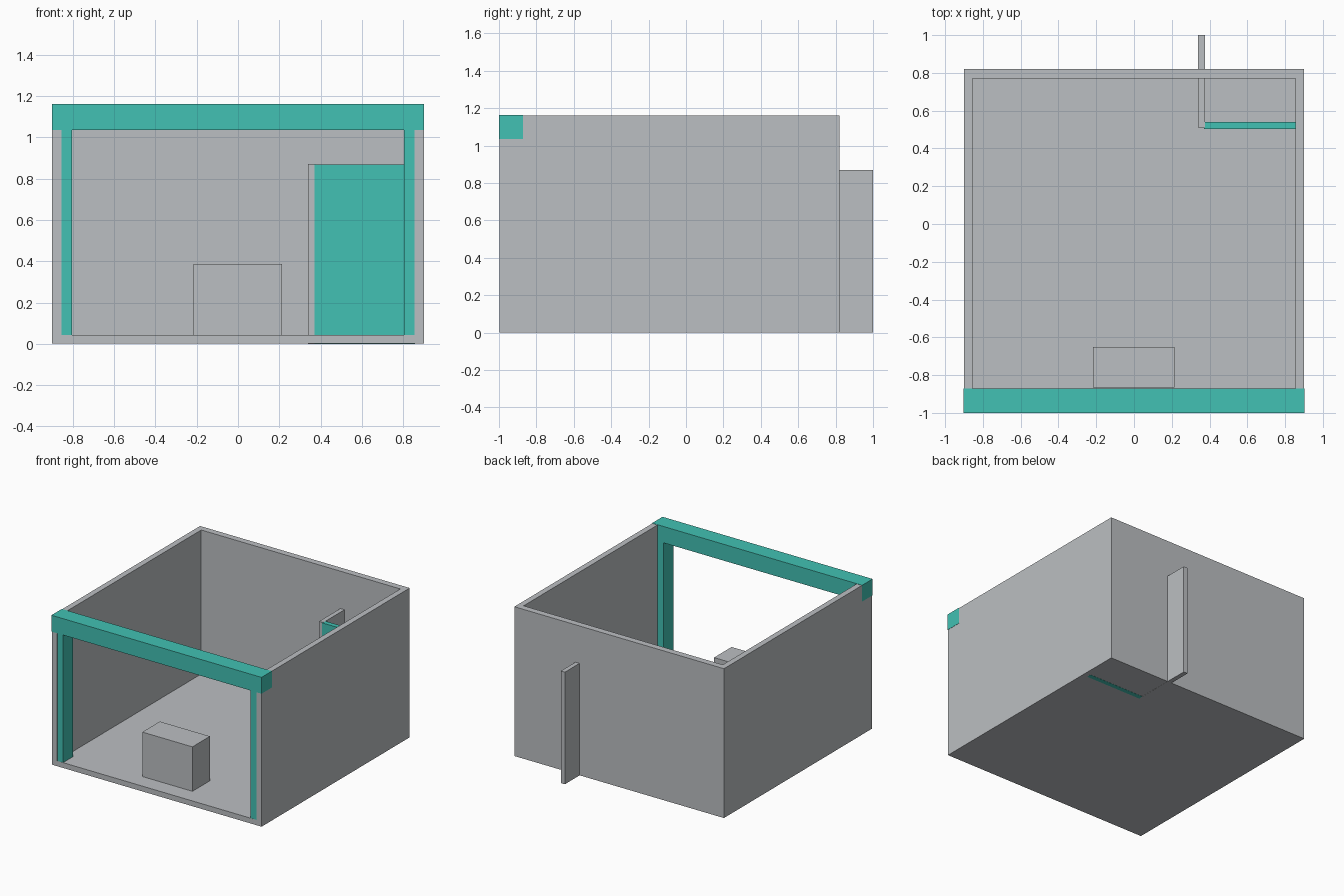
import bpy
import bmesh

if "Cube" in bpy.data.objects:
    bpy.data.objects.remove(bpy.data.objects["Cube"])


def material(name, rgb):
    m = bpy.data.materials.new(name)
    m.diffuse_color = (*rgb, 1.0)
    m.use_nodes = True
    m.node_tree.nodes["Principled BSDF"].inputs["Base Color"].default_value = m.diffuse_color
    return m


GREY = material("light_grey", (0.50, 0.52, 0.54))
TEAL = material("teal", (0.054, 0.533, 0.451))


def box(name, x, y, z, mat):
    """Box spanning the given (min, max) ranges."""
    bm = bmesh.new()
    bmesh.ops.create_cube(bm, size=1.0)
    for v in bm.verts:
        v.co = [r[0] if c < 0 else r[1] for c, r in zip(v.co, (x, y, z))]
    mesh = bpy.data.meshes.new(name)
    bm.to_mesh(mesh)
    bm.free()
    obj = bpy.data.objects.new(name, mesh)
    mesh.materials.append(mat)
    bpy.context.collection.objects.link(obj)
    return obj


# Room shell: floor, side walls and back wall, open at the front and top
shell = box("room_shell", (-0.90, 0.90), (-0.996, 0.82), (0.001, 1.16), GREY)
cutter = box("room_cutter", (-0.855, 0.855), (-1.2, 0.77), (0.042, 1.4), GREY)
cutter.hide_render = True
cutter.hide_viewport = True
cut = shell.modifiers.new("hollow", 'BOOLEAN')
cut.operation = 'DIFFERENCE'
cut.solver = 'EXACT'
cut.object = cutter

# Front frame: header beam and two posts set against the walls
box("header_beam", (-0.902, 0.902), (-1.0, -0.872), (1.035, 1.162), TEAL)
for side, name in ((-1, "left_post"), (1, "right_post")):
    box(name, sorted((side * 0.805, side * 0.86)), (-0.995, -0.872),
        (0.02, 1.04), TEAL)

# Back corner partition: grey side panel through the wall, teal front panel
box("partition_side", (0.34, 0.375), (0.51, 1.0), (0.0, 0.87), GREY)
box("partition_front", (0.37, 0.858), (0.503, 0.54), (0.0, 0.869), TEAL)

# Counter near the entrance
box("counter", (-0.216, 0.214), (-0.865, -0.65), (0.02, 0.387), GREY)
